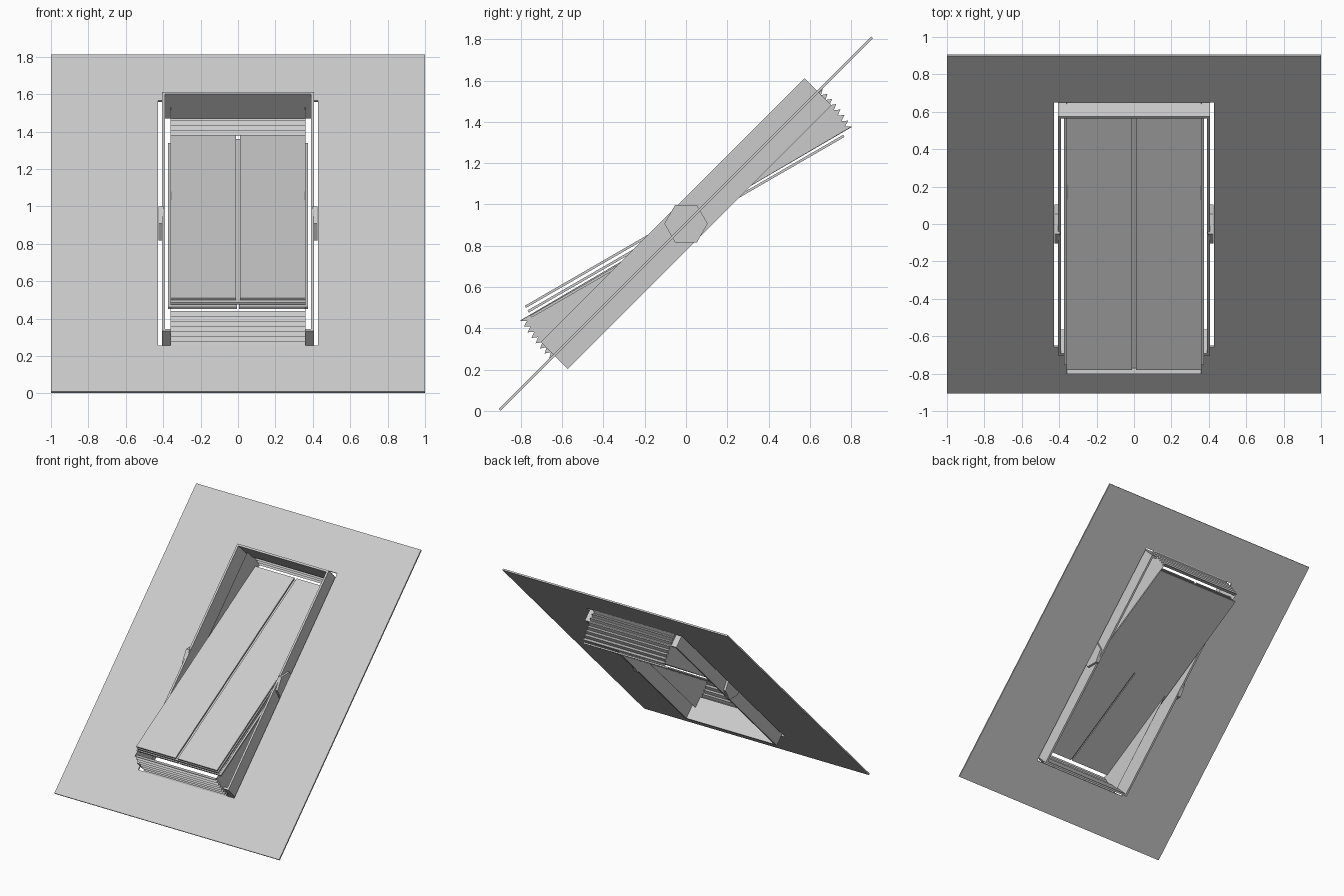
import bpy, bmesh
from math import radians, sin, cos
from mathutils import Matrix, Vector

if "Cube" in bpy.data.objects:
    bpy.data.objects.remove(bpy.data.objects["Cube"])

PIVOT = Vector((0, 0, 0.907))


def make(name, bm, angle):
    """Finish a mesh: tilt it about the pivot axis and link it."""
    bmesh.ops.recalc_face_normals(bm, faces=bm.faces)
    me = bpy.data.meshes.new(name)
    bm.to_mesh(me)
    bm.free()
    ob = bpy.data.objects.new(name, me)
    ob.matrix_world = Matrix.Translation(PIVOT) @ Matrix.Rotation(radians(angle), 4, 'X')
    bpy.context.collection.objects.link(ob)
    return ob


def add_box(bm, x, y, z):
    size = Vector((x[1] - x[0], y[1] - y[0], z[1] - z[0]))
    mid = Vector((x[0] + x[1], y[0] + y[1], z[0] + z[1])) / 2
    bmesh.ops.create_cube(bm, size=1, matrix=Matrix.Translation(mid) @ Matrix.Diagonal((*size, 1)))


def box(name, x, y, z, angle):
    bm = bmesh.new()
    add_box(bm, x, y, z)
    return make(name, bm, angle)


def ring(name, hx, hy, ix, iy, z, angle):
    """Rectangular plate with a rectangular hole."""
    bm = bmesh.new()
    loops = []
    for zz in z:
        for a, b in ((hx, hy), (ix, iy)):
            loops.append([bm.verts.new((sx * a, sy * b, zz))
                          for sx, sy in ((-1, -1), (1, -1), (1, 1), (-1, 1))])
    lo, li, uo, ui = loops
    for a, b in ((lo, li), (uo, ui), (lo, uo), (li, ui)):
        for i in range(4):
            j = (i + 1) % 4
            bm.faces.new((a[i], a[j], b[j], b[i]))
    return make(name, bm, angle)


# Sloping roof sheet with opening, and the fixed window frame
ring("roof_sheet", 1.0, 1.275, 0.427, 0.925, (-0.006, 0.006), 45)
ring("fixed_frame", 0.407, 0.903, 0.391, 0.888, (-0.092, 0.092), 45)

# Tilted sash made of three stacked panes
for name, hw, top, split in (("upper_pane", 0.36, 0.046, True),
                             ("middle_pane", 0.36, 0.020, False)):
    z = (top - 0.012, top)
    if split:
        for side, s in (("left", -1), ("right", 1)):
            box(f"{name}_{side}", sorted((s * 0.01, s * hw)), (-0.875, 0.87), z, 30)
    else:
        box(name, (-hw, hw), (-0.875, 0.87), z, 30)
lower = (-0.020, -0.008)
box("lower_pane_back", (-0.375, 0.375), (0, 0.875), lower, 30)
for side, s in (("left", -1), ("right", 1)):
    box(f"lower_pane_{side}", sorted((s * 0.006, s * 0.375)), (-0.875, 0), lower, 30)

# Hexagonal pivots on both sides
for side, s in (("left", -1), ("right", 1)):
    bm = bmesh.new()
    pts = [bm.verts.new((s * 0.395, 0.105 * cos(radians(60 * k)), 0.105 * sin(radians(60 * k))))
           for k in range(6)]
    face = bm.faces.new(pts)
    ext = bmesh.ops.extrude_face_region(bm, geom=[face])["geom"]
    bmesh.ops.translate(bm, vec=(s * 0.03, 0, 0),
                        verts=[v for v in ext if isinstance(v, bmesh.types.BMVert)])
    if face.is_valid is False or len(bm.faces) < 8:
        bm.faces.new(pts)
    make(f"pivot_{side}", bm, 0)


# Pleated bellows closing the wedge between frame and sash
def bellows(name, angle, teeth=7, a0=30.4, a1=44.6):
    bm = bmesh.new()
    prof = []
    for k in range(teeth * 2 + 1):
        a = radians(a0 + (a1 - a0) * k / (teeth * 2))
        r = 0.902 if k % 2 else 0.93
        prof.append((r * cos(a), r * sin(a)))
    sides = []
    for x in (-0.36, 0.36):
        row = [bm.verts.new((x, y, z)) for y, z in prof]
        hub = bm.verts.new((x, 0, 0))
        for a, b in zip(row, row[1:]):
            bm.faces.new((hub, a, b))
        sides.append(row)
    for i in range(len(prof) - 1):
        bm.faces.new((sides[0][i], sides[0][i + 1], sides[1][i + 1], sides[1][i]))
    ob = make(name, bm, angle)
    mod = ob.modifiers.new("thickness", 'SOLIDIFY')
    mod.thickness = 0.003


bellows("upper_bellows", 0)
bellows("lower_bellows", 180)
